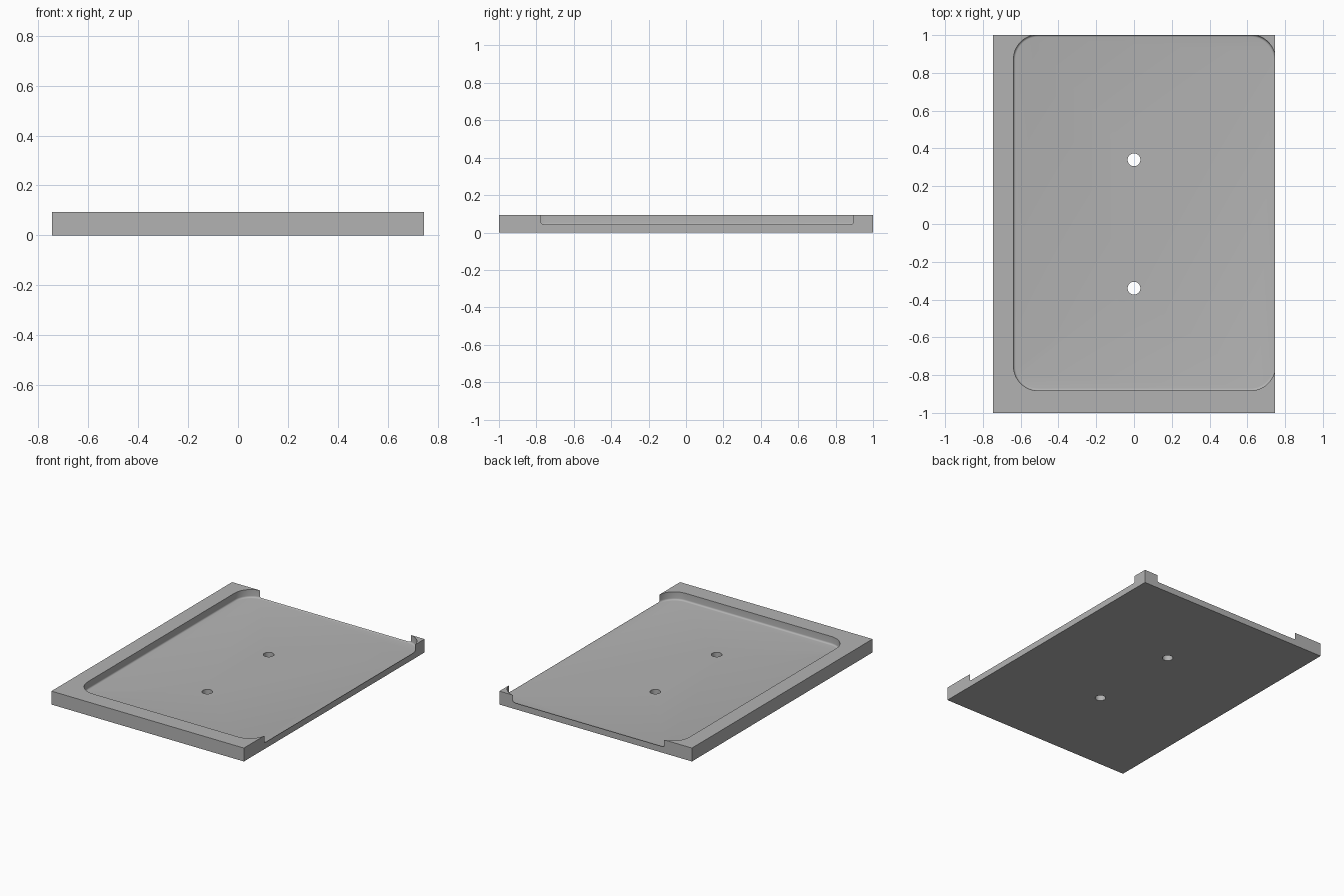
import bpy, bmesh, math

cube = bpy.data.objects.get("Cube")
if cube:
    bpy.data.objects.remove(cube)

W, L, H = 0.746, 1.0, 0.094          # half width, half length, height
FLOOR, FILLET, RADIUS = 0.038, 0.012, 0.13
X0, X1, Y0, Y1 = -0.638, W + 0.002, -0.882, L + 0.002

grey = bpy.data.materials.new("plain grey")
grey.use_nodes = True
grey.diffuse_color = (0.45, 0.45, 0.45, 1)
grey.node_tree.nodes["Principled BSDF"].inputs["Base Color"].default_value = grey.diffuse_color


def make_object(name, bm):
    bmesh.ops.recalc_face_normals(bm, faces=bm.faces)
    mesh = bpy.data.meshes.new(name)
    bm.to_mesh(mesh)
    bm.free()
    mesh.materials.append(grey)
    obj = bpy.data.objects.new(name, mesh)
    bpy.context.collection.objects.link(obj)
    return obj


def rounded_outline(inset, steps=16):
    """Rounded rectangle outline of the pocket, shrunk by inset."""
    r = RADIUS - inset
    corners = [(X1, Y1, -1, -1), (X0, Y1, 1, -1), (X0, Y0, 1, 1), (X1, Y0, -1, 1)]
    points = []
    for q, (x, y, sx, sy) in enumerate(corners):
        for i in range(steps + 1):
            a = math.pi / 2 * (q + i / steps)
            points.append((x + sx * RADIUS + r * math.cos(a),
                           y + sy * RADIUS + r * math.sin(a)))
    return points


def loft(name, rings):
    """Closed solid through stacked (outline, z) rings."""
    bm = bmesh.new()
    loops = [[bm.verts.new((x, y, z)) for x, y in pts] for pts, z in rings]
    n = len(loops[0])
    for low, high in zip(loops, loops[1:]):
        for i in range(n):
            j = (i + 1) % n
            bm.faces.new((low[i], low[j], high[j], high[i]))
    bm.faces.new(loops[0][::-1])
    bm.faces.new(loops[-1])
    return make_object(name, bm)


# Rectangular plate
plate = loft("tray_plate", [([(-W, -L), (W, -L), (W, L), (-W, L)], z) for z in (0, H)])

# Pocket with a small fillet round its floor, open on two sides
rings = []
for i in range(6):
    a = math.pi / 2 * i / 5
    rings.append((rounded_outline(FILLET * (1 - math.sin(a))),
                  FLOOR + FILLET * (1 - math.cos(a))))
rings.append((rounded_outline(0), H + 0.1))
cutters = [loft("pocket_cutter", rings)]

# Two screw holes through the floor
for y in (-0.34, 0.34):
    circle = [(0.034 * math.cos(t * math.tau / 32), y + 0.034 * math.sin(t * math.tau / 32))
              for t in range(32)]
    cutters.append(loft("hole_cutter", [(circle, -0.1), (circle, H + 0.1)]))

for cutter in cutters:
    cutter.hide_render = True
    cutter.hide_set(True)
    mod = plate.modifiers.new(cutter.name, "BOOLEAN")
    mod.operation = "DIFFERENCE"
    mod.solver = "EXACT"
    mod.object = cutter

# Apply the cuts, then remove the helpers
bpy.ops.object.select_all(action="DESELECT")
plate.select_set(True)
bpy.context.view_layer.objects.active = plate
for mod in list(plate.modifiers):
    bpy.ops.object.modifier_apply(modifier=mod.name)
for cutter in cutters:
    bpy.data.objects.remove(cutter)
bpy.ops.object.shade_smooth_by_angle(angle=math.radians(30))
